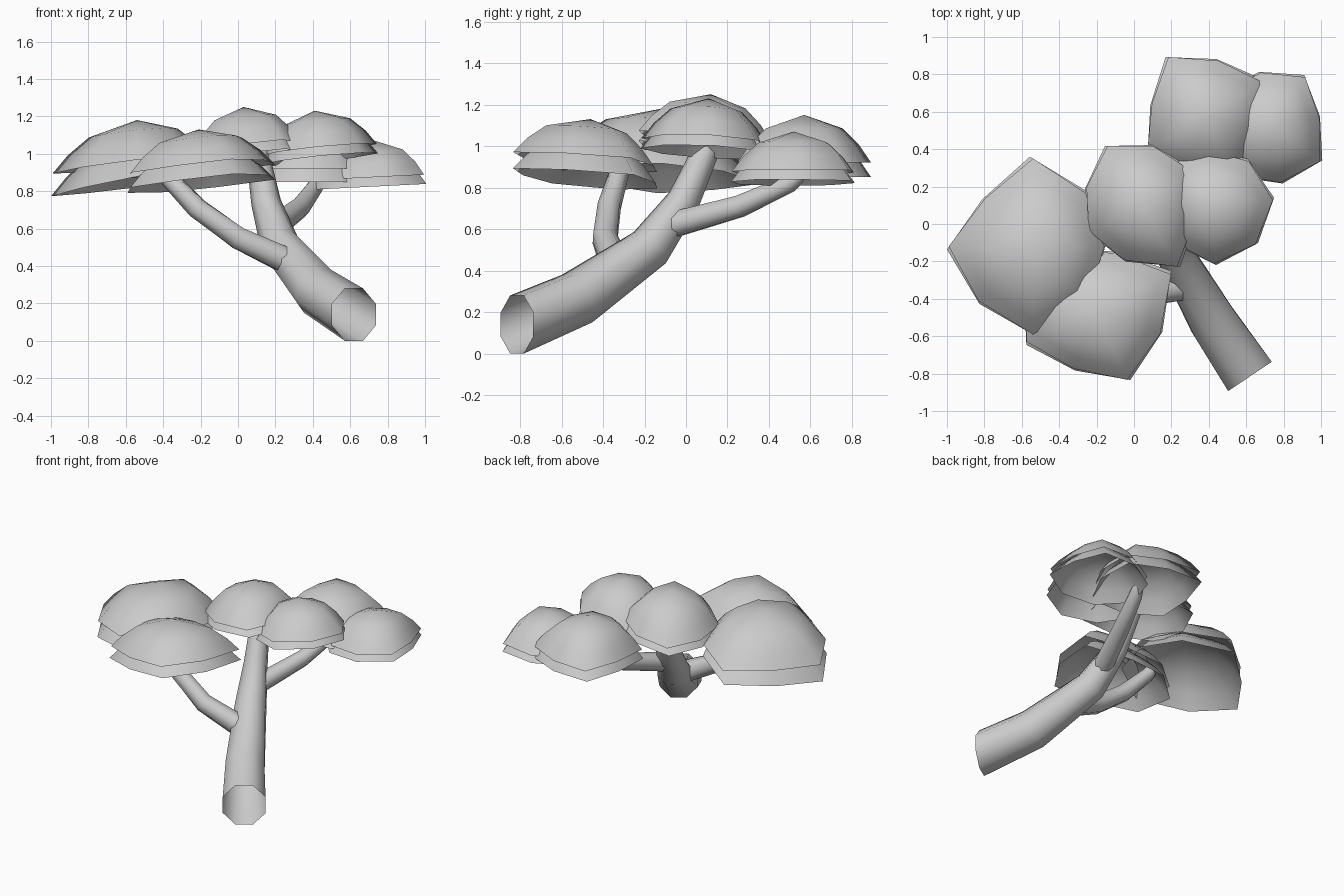
import bpy, bmesh
from math import sin, cos, tau, radians
from mathutils import Vector

if "Cube" in bpy.data.objects:
    bpy.data.objects.remove(bpy.data.objects["Cube"], do_unlink=True)

grey = bpy.data.materials.new("plain_grey")
grey.use_nodes = True
grey.diffuse_color = (0.6, 0.6, 0.6, 1)
grey.node_tree.nodes["Principled BSDF"].inputs["Base Color"].default_value = grey.diffuse_color
SIDES = 8


def finish(name, bm):
    """Turn a bmesh into a smooth shaded object."""
    bmesh.ops.recalc_face_normals(bm, faces=bm.faces)
    for face in bm.faces:
        face.smooth = True
    mesh = bpy.data.meshes.new(name)
    bm.to_mesh(mesh)
    bm.free()
    mesh.materials.append(grey)
    obj = bpy.data.objects.new(name, mesh)
    bpy.context.collection.objects.link(obj)
    return obj


def bridge(bm, lower, upper):
    """Join two rings of vertices with quads."""
    for i in range(SIDES):
        j = (i + 1) % SIDES
        bm.faces.new((lower[i], lower[j], upper[j], upper[i]))


def limb(name, path, upright_base=False):
    """Open, tapering tube through (x, y, z, radius) stations."""
    bm = bmesh.new()
    points = [Vector(p[:3]) for p in path]
    previous = None
    for i, point in enumerate(points):
        ahead = points[min(i + 1, len(points) - 1)]
        behind = points[max(i - 1, 0)]
        along = (ahead - point).normalized() + (point - behind).normalized()
        if i == 0 and upright_base:
            along.z = 0
        along.normalize()
        side = along.cross(Vector((0, 0, 1))).normalized()
        rise = side.cross(along)
        ring = []
        for k in range(SIDES):
            a = tau * (k + 0.5) / SIDES
            ring.append(bm.verts.new(point + path[i][3] * (side * cos(a) + rise * sin(a))))
        if previous:
            bridge(bm, previous, ring)
        previous = ring
    return finish(name, bm)


def dome(name, centre, rim_z, peak, tilt, phase, radii, size):
    """Hollow leaf cap with an uneven, tilted rim."""
    bm = bmesh.new()
    previous = None
    for spread, lift in ((1, 0), (0.82, 0.37), (0.57, 0.72)):
        ring = []
        for k, radius in enumerate(radii):
            a = radians(phase) + tau * k / SIDES
            x, y = radius * spread * size * cos(a), radius * spread * size * sin(a)
            z = rim_z + (peak - rim_z) * lift + tilt[0] * x + tilt[1] * y
            ring.append(bm.verts.new((centre[0] + x, centre[1] + y, z)))
        if previous:
            bridge(bm, previous, ring)
        previous = ring
    tip = bm.verts.new((*centre, peak))
    for k in range(SIDES):
        bm.faces.new((previous[k], previous[(k + 1) % SIDES], tip))
    return finish(name, bm)


def canopy(name, centre, rim_z, peak, tilt, phase, radii, drop, lean=0):
    """Two nested caps; the lower one peeps out, leaning away along x."""
    dome(name + "_upper", centre, rim_z, peak, tilt, phase, radii, 0.98)
    low_tilt = (tilt[0] + lean, tilt[1])
    dome(name + "_lower", centre, rim_z - drop, peak - drop, low_tilt, phase + 2, radii, 1)


# Trunk and branches
limb("trunk", [(0.62, -0.815, 0.14, 0.152), (0.425, -0.525, 0.265, 0.137),
               (0.225, -0.175, 0.51, 0.108), (0.15, -0.01, 0.74, 0.08),
               (0.1, 0.12, 1.03, 0.06)], upright_base=True)
limb("left_branch", [(0.255, -0.34, 0.43, 0.074), (0, -0.39, 0.55, 0.064),
                     (-0.22, -0.37, 0.71, 0.058), (-0.38, -0.32, 0.88, 0.048),
                     (-0.41, -0.3, 0.93, 0.04)])
limb("back_branch", [(0.21, -0.065, 0.62, 0.066), (0.33, 0.26, 0.71, 0.056),
                     (0.41, 0.5, 0.82, 0.045), (0.43, 0.56, 0.87, 0.035)])

# Leaf caps
canopy("side_canopy", (-0.54, -0.12), 0.94, 1.18, (0.1, -0.06), 0,
       (0.39, 0.41, 0.48, 0.37, 0.46, 0.42, 0.48, 0.42), 0.09, lean=0.07)
canopy("front_canopy", (-0.21, -0.46), 0.92, 1.13, (0.1, -0.09), 25,
       (0.46, 0.33, 0.36, 0.4, 0.41, 0.34, 0.42, 0.38), 0.08)
canopy("middle_canopy", (0.03, 0.12), 1.03, 1.25, (0.1, -0.07), 30,
       (0.33, 0.31, 0.35, 0.3, 0.32, 0.33, 0.41, 0.32), 0.05)
canopy("right_canopy", (0.41, 0.11), 1.02, 1.23, (0.1, -0.05), 3,
       (0.34, 0.31, 0.29, 0.31, 0.28, 0.29, 0.33, 0.33), 0.05)
canopy("back_canopy", (0.37, 0.57), 0.92, 1.15, (0, 0), 30,
       (0.38, 0.32, 0.38, 0.29, 0.35, 0.33, 0.38, 0.34), 0.07)
canopy("corner_canopy", (0.73, 0.52), 0.875, 1.07, (0.05, 0), 10,
       (0.27, 0.33, 0.3, 0.32, 0.35, 0.32, 0.31, 0.33), 0.05)
